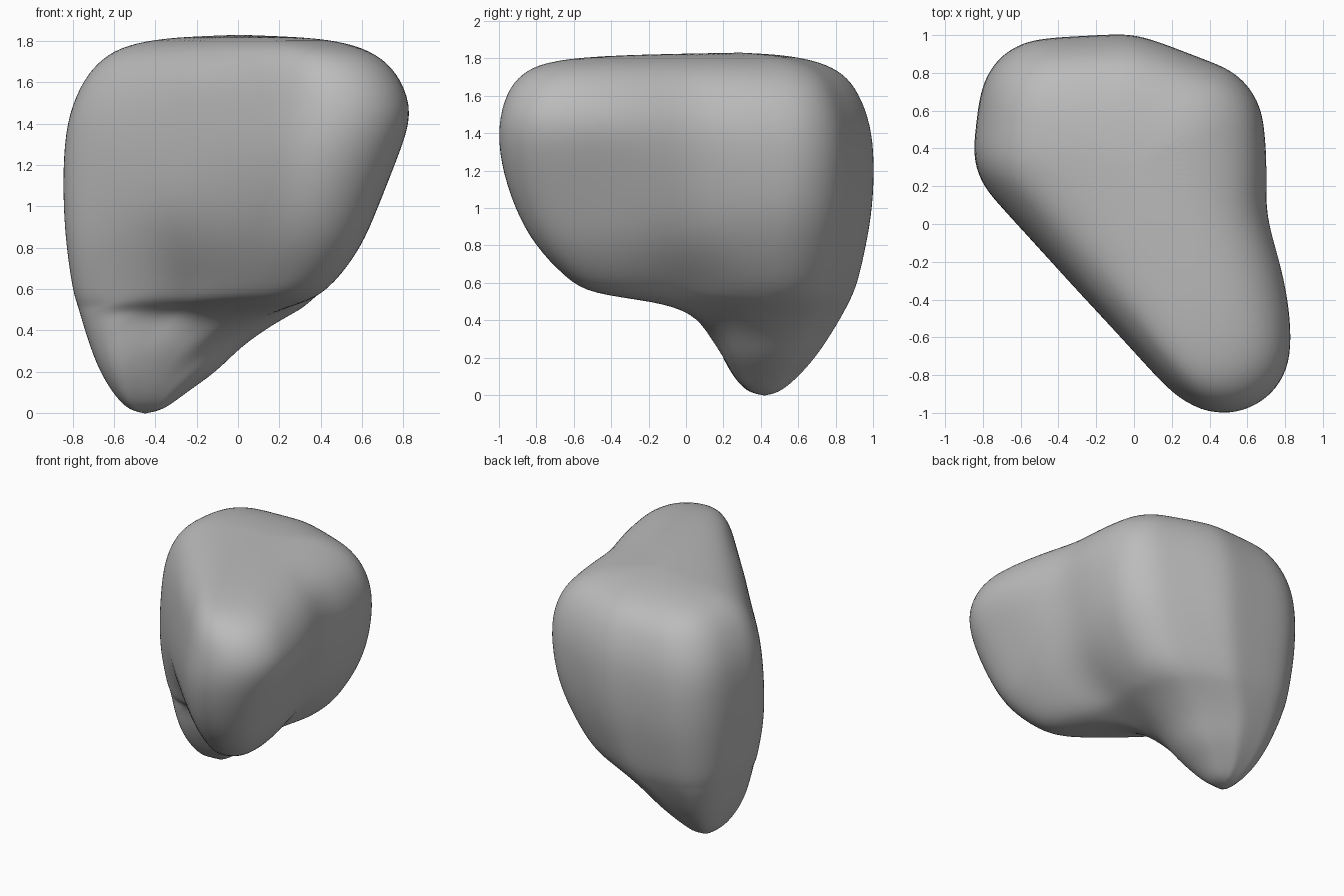
import bpy, bmesh
from math import cos, sin, tau, exp, hypot, radians

cube = bpy.data.objects.get("Cube")
if cube:
    bpy.data.objects.remove(cube, do_unlink=True)

SIDES = 56
NORMALS = [(cos(tau * i / 120), sin(tau * i / 120)) for i in range(120)]

# Rounded wedge of the rear mass: discs (x, y, radius) and their common bounds
REAR_DISCS = [(-.54, .40, .30), (-.47, .63, .34), (-.06, .585, .41), (.32, .5, .36)]
LEFT, RIGHT, FRONT, BACK = -.84, .68, .10, .99

# Per height: rear mass bounds (x min, x max, y min, y max), front lobe (x, y, radius)
LEVELS = [
    (.02, (-.54, -.35, .32, .51), (-.45, .42, .02)),
    (.1, (-.61, -.25, .25, .6), (-.43, .42, .05)),
    (.2, (-.67, -.1, .19, .69), (-.38, .32, .12)),
    (.32, (-.72, .01, .14, .77), (-.25, .25, .13)),
    (.44, (-.76, .19, .1, .84), (-.05, .15, .12)),
    (.5, (-.78, .31, .1, .87), (.12, -.05, .12)),
    (.54, (-.79, .36, .1, .89), (.23, -.4, .13)),
    (.62, (-.81, .44, .09, .92), (.3, -.49, .17)),
    (.8, (-.835, .56, .06, .96), (.36, -.59, .24)),
    (1, (-.85, .65, .06, .995), (.39, -.64, .29)),
    (1.25, (-.85, .69, .08, 1.005), (.44, -.66, .345)),
    (1.45, (-.825, .69, .09, .985), (.49, -.645, .37)),
    (1.62, (-.75, .63, .11, .92), (.47, -.64, .33)),
    (1.72, (-.66, .52, .15, .84), (.43, -.61, .28)),
    (1.78, (-.55, .4, .22, .72), (.38, -.56, .21)),
    (1.815, (-.37, .27, .3, .55), (.28, -.37, .13)),
]


def bell(value, middle, width):
    return exp(-((value - middle) / width) ** 2)


def section(z, bounds, lobe):
    """Outline of the taut band around the fitted rear discs and the lobe disc."""
    x0, x1, y0, y1 = bounds
    sx, sy = (x1 - x0) / (RIGHT - LEFT), (y1 - y0) / (BACK - FRONT)
    ovals = [(x0 + (x - LEFT) * sx, y0 + (y - FRONT) * sy, r * sx, r * sy)
             for x, y, r in REAR_DISCS]
    lx, ly, lr = lobe
    ovals.append((lx, ly, lr, lr))
    cx = .7 * (x0 + x1) / 2 + .3 * lx
    cy = .7 * (y0 + y1) / 2 + .3 * ly
    reach = [max((x - cx) * nx + (y - cy) * ny + hypot(rx * nx, ry * ny)
                 for x, y, rx, ry in ovals) for nx, ny in NORMALS]
    # Hollow between leg and lobe, and a waist on the other side
    hollow = .17 * bell(z, .56, .24)
    waist = .06 + .14 * bell(z, .58, .14)
    outline = []
    for i in range(SIDES):
        angle = tau * i / SIDES
        dx, dy = cos(angle), sin(angle)
        dist = min(h / (nx * dx + ny * dy) for h, (nx, ny) in zip(reach, NORMALS)
                   if nx * dx + ny * dy > .05)
        dist *= 1 - hollow * bell(angle, radians(235), .6)
        x, y = cx + dist * dx, cy + dist * dy
        if x > 0:
            x *= 1 - waist * bell(y, .05, .25)
        outline.append((x, y))
    return outline


# Loft the sections and close both ends with fans
bm = bmesh.new()
rings = [[bm.verts.new((x, y, z)) for x, y in section(z, bounds, lobe)]
         for z, bounds, lobe in LEVELS]
tip = bm.verts.new((-.45, .42, -.005))
crown = bm.verts.new((0, .3, 1.832))
for i in range(SIDES):
    j = (i + 1) % SIDES
    for low, high in zip(rings, rings[1:]):
        bm.faces.new((low[i], low[j], high[j], high[i]))
    bm.faces.new((tip, rings[0][j], rings[0][i]))
    bm.faces.new((crown, rings[-1][i], rings[-1][j]))
bmesh.ops.recalc_face_normals(bm, faces=bm.faces)
for face in bm.faces:
    face.smooth = True
mesh = bpy.data.meshes.new("rounded_lump")
bm.to_mesh(mesh)
bm.free()

lump = bpy.data.objects.new("rounded_lump", mesh)
bpy.context.collection.objects.link(lump)
lump.modifiers.new("subdivision", 'SUBSURF').levels = 2

# Plain grey surface
grey = bpy.data.materials.new("plain_grey")
grey.use_nodes = True
colour = (.5, .5, .5, 1)
grey.diffuse_color = colour
grey.node_tree.nodes["Principled BSDF"].inputs["Base Color"].default_value = colour
mesh.materials.append(grey)
